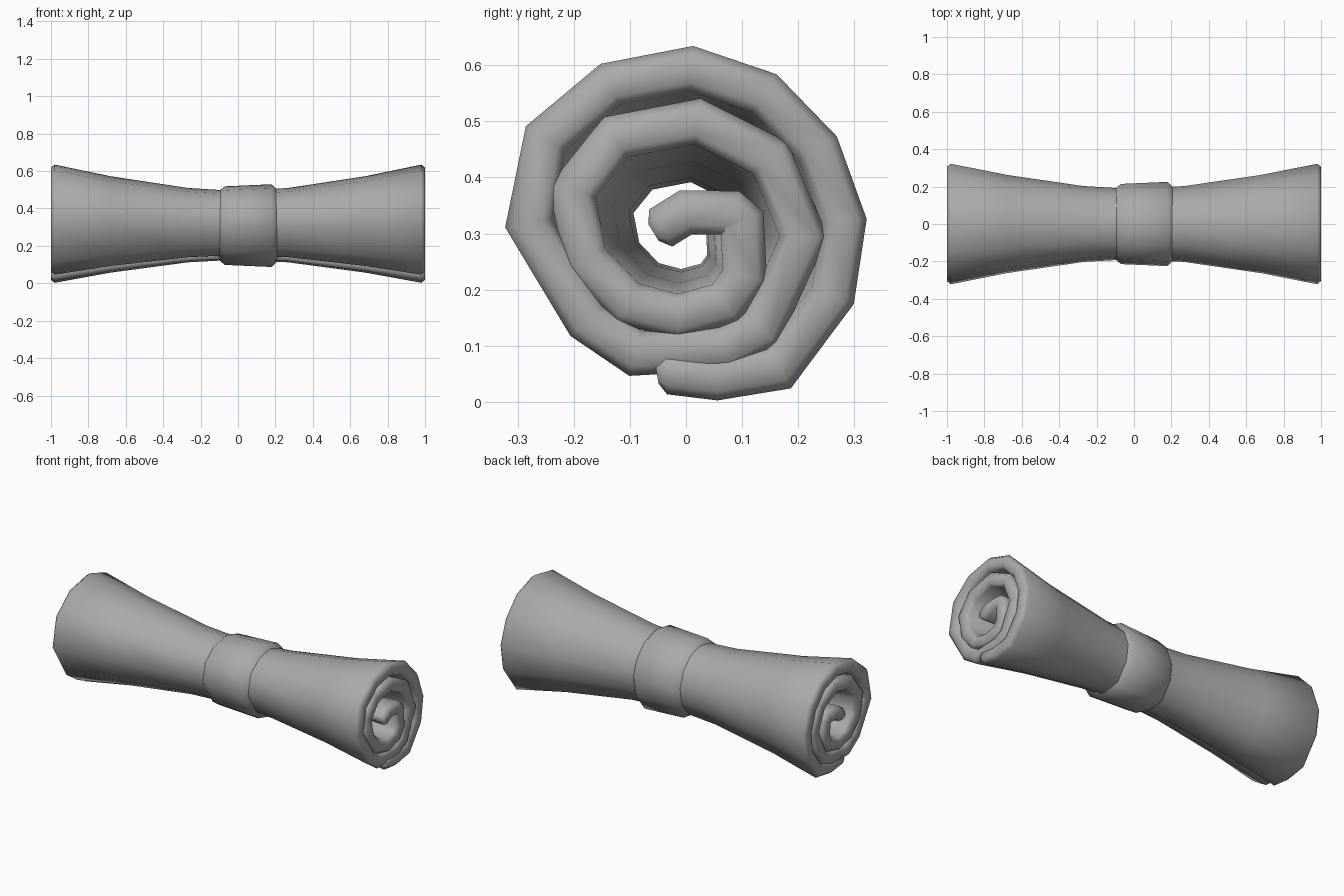
import bpy
import bmesh
from mathutils import Vector

if "Cube" in bpy.data.objects:
    bpy.data.objects.remove(bpy.data.objects["Cube"], do_unlink=True)

HALF = 0.039          # half thickness of the rolled sheet
MID = 0.318           # height of the roll axis

# Centre line of the rolled sheet (y, z), from the outer edge to the core
PATH = [Vector(p) for p in (
    (-.052, .05), (-.035, .053), (.055, .042), (.165, .06), (.262, .19),
    (.282, .322), (.235, .452), (.14, .55), (.01, .594), (-.135, .566),
    (-.25, .47), (-.281, .318), (-.177, .145), (-.09, .086), (.07, .095),
    (.135, .13), (.21, .295), (.15, .435), (.02, .5), (-.125, .472),
    (-.203, .375), (-.18, .255), (-.105, .176), (-.015, .152), (.07, .175),
    (.105, .225), (.1, .32), (.08, .337), (0, .338), (-.045, .31), (-.058, .302))]


def offset(side, half):
    """Shift the centre line sideways, with mitred corners and narrowed tips."""
    points = []
    last = len(PATH) - 1
    for i, p in enumerate(PATH):
        a = (p - PATH[max(i - 1, 0)]).normalized()
        b = (PATH[min(i + 1, last)] - p).normalized()
        t = (a + b).normalized()
        normal = Vector((t.y, -t.x))
        bend = max(t.dot(b if i < last else a), 0.75)
        width = half * (0.45 if i in (0, last) else 1)
        points.append(p + normal * side * width / bend)
    return points


def place(points, x, k, drop):
    """Scale a section about the roll axis and set it at x."""
    return [(x, p.x * k, MID - drop + (p.y - MID) * k) for p in points]


def loft(name, rings, material, strip_caps):
    """Skin closed rings; strip caps join the two sides of the sheet."""
    bm = bmesh.new()
    rows = [[bm.verts.new(co) for co in ring] for ring in rings]
    n = len(rows[0])
    for r, s in zip(rows, rows[1:]):
        for i in range(n):
            j = (i + 1) % n
            bm.faces.new((r[i], r[j], s[j], s[i]))
    if strip_caps:
        for r in (rows[0], rows[-1]):
            for i in range(n // 2 - 1):
                bm.faces.new((r[i], r[i + 1], r[n - 2 - i], r[n - 1 - i]))
    bmesh.ops.recalc_face_normals(bm, faces=bm.faces)
    for f in bm.faces:
        f.smooth = True
    mesh = bpy.data.meshes.new(name)
    bm.to_mesh(mesh)
    bm.free()
    mesh.materials.append(material)
    obj = bpy.data.objects.new(name, mesh)
    bpy.context.collection.objects.link(obj)
    return obj


grey = bpy.data.materials.new("plain_grey")
colour = (0.4, 0.4, 0.4, 1)
grey.diffuse_color = colour
grey.use_nodes = True
grey.node_tree.nodes["Principled BSDF"].inputs["Base Color"].default_value = colour

# Rolled sheet: pinched at the waist, with softened ends
half_stations = [(1, 1, .6), (.98, 1, 1), (.68, .815, 1), (.27, .63, 1)]
stations = [(-x, k, w) for x, k, w in half_stations]
stations += [(0, .58, 1)] + half_stations[::-1]
sheet_rings = []
for x, k, w in stations:
    section = offset(1, HALF * w) + offset(-1, HALF * w)[::-1]
    sheet_rings.append(place(section, x, k, .02 * (1 - k)))
loft("rolled_sheet", sheet_rings, grey, True)

# Tie band: follows the outer turn of the roll, slightly wider on one side
outer_turn = offset(1, HALF)[2:14]
band_profile = [(-.103, .58), (-.07, .665), (.18, .7), (.212, .6)]
loft("tie_band", [place(outer_turn, x, k, .01) for x, k in band_profile], grey, False)
